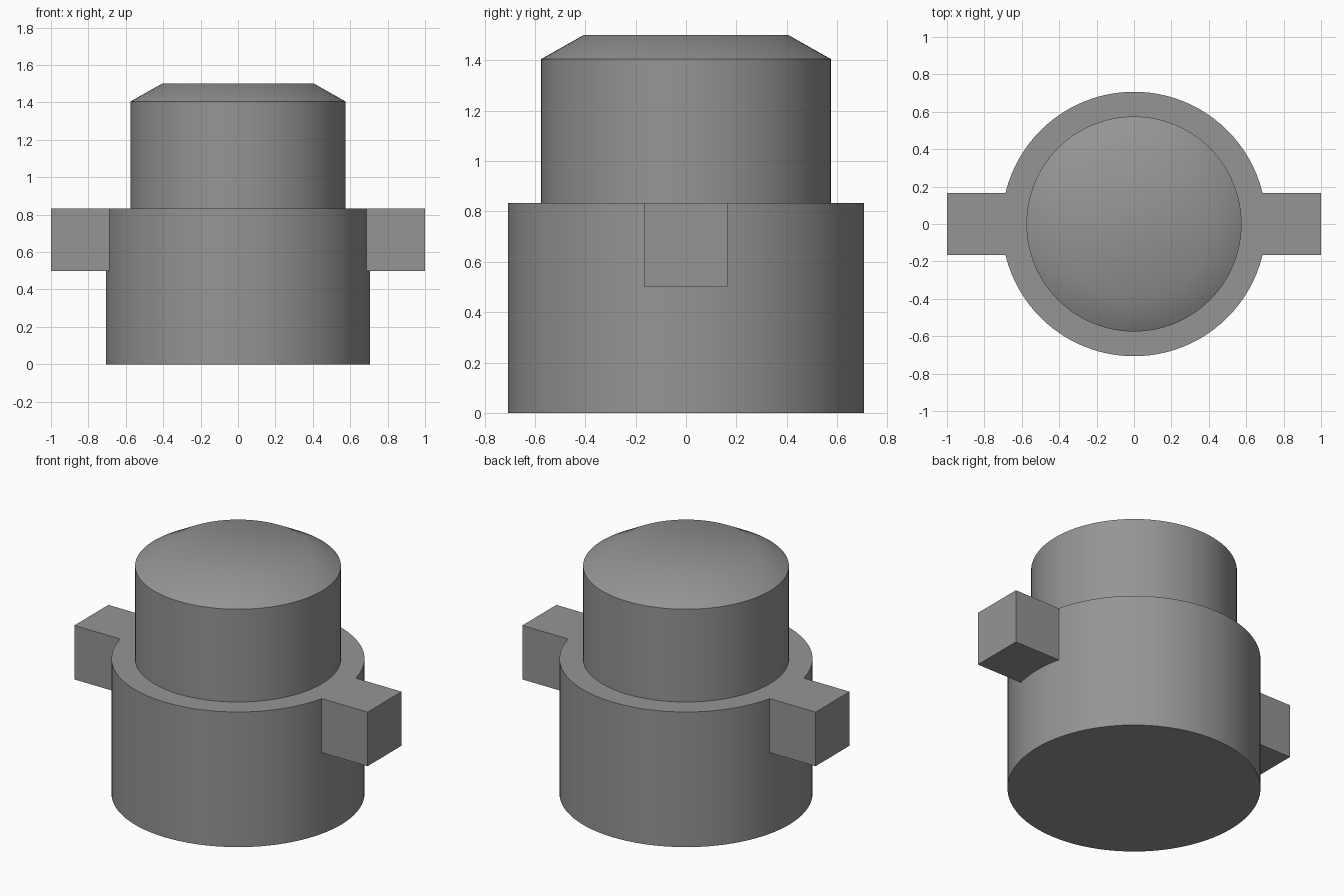
import bpy, bmesh, math
from mathutils import Matrix, Vector

if "Cube" in bpy.data.objects:
    bpy.data.objects.remove(bpy.data.objects["Cube"])

grey = bpy.data.materials.new("mid grey")
grey.diffuse_color = (0.3, 0.3, 0.3, 1)
grey.use_nodes = True
grey.node_tree.nodes["Principled BSDF"].inputs["Base Color"].default_value = grey.diffuse_color


def make_object(name, bm):
    bmesh.ops.recalc_face_normals(bm, faces=bm.faces)
    mesh = bpy.data.meshes.new(name)
    bm.to_mesh(mesh)
    bm.free()
    mesh.materials.append(grey)
    obj = bpy.data.objects.new(name, mesh)
    bpy.context.collection.objects.link(obj)
    return obj


def lathe(name, profile, sides=96):
    """Closed solid of revolution with flat end caps."""
    bm = bmesh.new()
    rings = [[bm.verts.new((r * math.cos(2 * math.pi * i / sides),
                            r * math.sin(2 * math.pi * i / sides), z))
              for i in range(sides)] for r, z in profile]
    for low, high in zip(rings, rings[1:]):
        for i in range(sides):
            j = (i + 1) % sides
            bm.faces.new((low[i], low[j], high[j], high[i]))
    bm.faces.new(rings[0][::-1])
    bm.faces.new(rings[-1])
    return make_object(name, bm)


def box(name, low, high):
    low, high = Vector(low), Vector(high)
    bm = bmesh.new()
    bmesh.ops.create_cube(bm, size=1, matrix=Matrix.Translation((low + high) / 2)
                          @ Matrix.Diagonal((*(high - low), 1)))
    return make_object(name, bm)


# Stepped round body: wide base, narrower neck, chamfered crown
body = lathe("stepped_body", [(0.707, 0), (0.707, 0.833), (0.575, 0.833),
                              (0.575, 1.405), (0.407, 1.5)])

# Square lugs on both sides, flush with the shoulder and merged into the body
for side, x0, x1 in (("left", -1, -0.63), ("right", 0.63, 1)):
    lug = box(side + "_lug", (x0, -0.1655, 0.5), (x1, 0.1655, 0.833))
    union = body.modifiers.new(side + "_lug_union", 'BOOLEAN')
    union.operation = 'UNION'
    union.solver = 'EXACT'
    union.object = lug
    bpy.context.view_layer.objects.active = body
    bpy.ops.object.modifier_apply(modifier=union.name)
    bpy.data.objects.remove(lug)

# Round walls smooth, rims and lug edges sharp; the crown blends into its chamfer
bpy.ops.object.select_all(action='DESELECT')
body.select_set(True)
bpy.context.view_layer.objects.active = body
bpy.ops.object.shade_smooth_by_angle(angle=math.radians(30))
